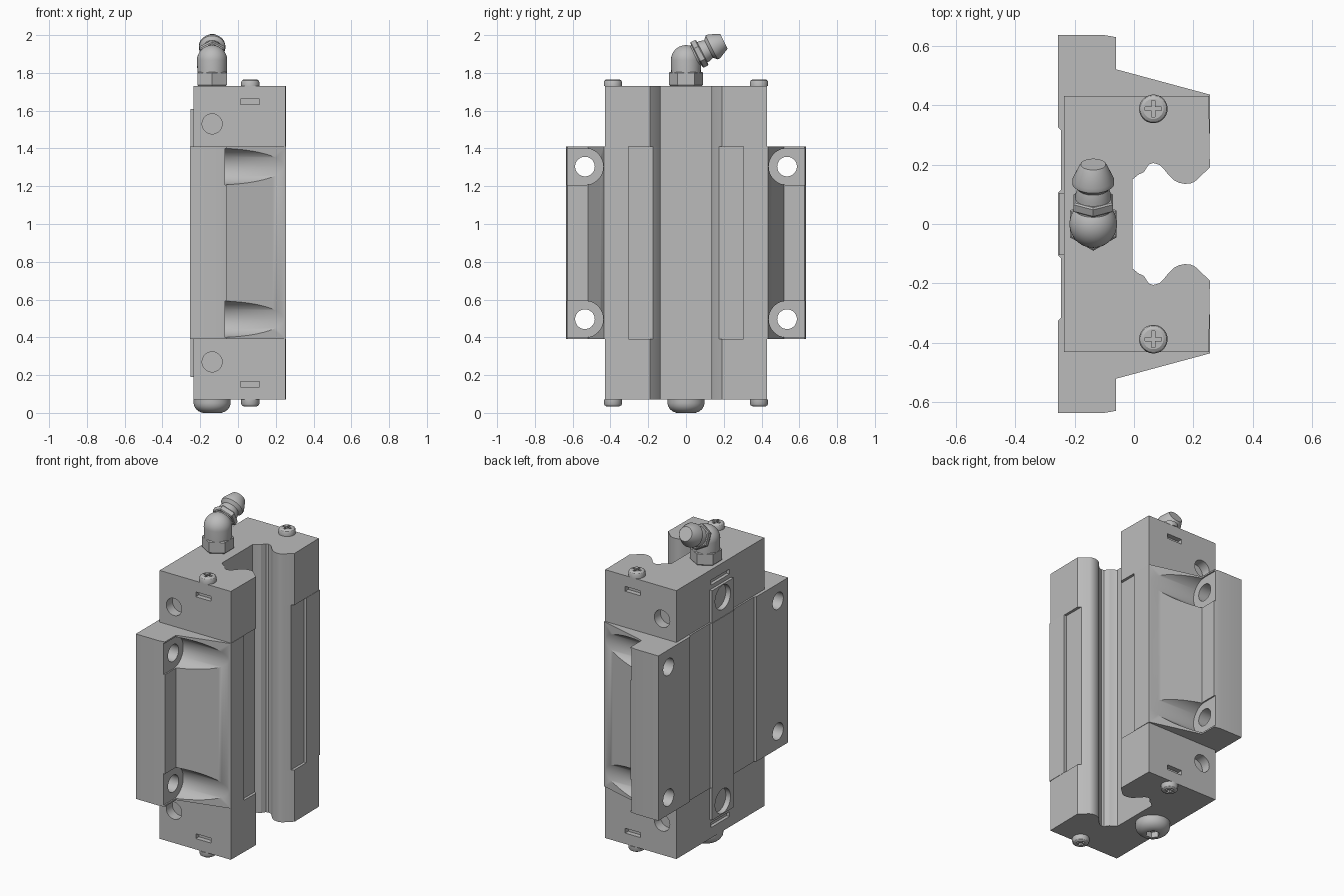
import bpy, bmesh, math
from mathutils import Matrix, Vector

if "Cube" in bpy.data.objects:
    bpy.data.objects.remove(bpy.data.objects["Cube"], do_unlink=True)

STEEL = (0.5, 0.5, 0.5, 1)
mat = bpy.data.materials.new("steel_grey")
mat.use_nodes = True
mat.diffuse_color = STEEL
mat.node_tree.nodes["Principled BSDF"].inputs["Base Color"].default_value = STEEL

MID = 0.9            # height of the symmetry plane between both end caps
PORT_X = -0.137      # centre line of the lubrication ports


def finish(name, bm, matrix=None):
    if matrix:
        bm.transform(matrix)
    bmesh.ops.recalc_face_normals(bm, faces=bm.faces)
    mesh = bpy.data.meshes.new(name)
    bm.to_mesh(mesh)
    bm.free()
    mesh.materials.append(mat)
    ob = bpy.data.objects.new(name, mesh)
    bpy.context.collection.objects.link(ob)
    return ob


def prism(name, half, z0, z1):
    """Extrude a profile, given for +y and mirrored to -y."""
    bm = bmesh.new()
    pts = half + [(x, -y) for x, y in reversed(half)]
    face = bm.faces.new([bm.verts.new((x, y, z0)) for x, y in pts])
    ext = bmesh.ops.extrude_face_region(bm, geom=[face])["geom"]
    verts = [v for v in ext if isinstance(v, bmesh.types.BMVert)]
    bmesh.ops.translate(bm, vec=(0, 0, z1 - z0), verts=verts)
    return finish(name, bm)


def box(name, lo, hi):
    bm = bmesh.new()
    bmesh.ops.create_cube(bm, size=1)
    lo, hi = Vector(lo), Vector(hi)
    size = Vector(abs(c) for c in hi - lo)
    return finish(name, bm, Matrix.Translation((lo + hi) / 2) @ Matrix.Diagonal(size).to_4x4())


def lathe(name, profile, matrix, segments=48):
    """Turn (radius, height) points around the local z axis, closing both ends."""
    bm = bmesh.new()
    rings = []
    for r, z in profile:
        angles = [math.tau * i / segments for i in range(segments)]
        rings.append([bm.verts.new((r * math.cos(a), r * math.sin(a), z)) for a in angles])
    for a, b in zip(rings, rings[1:]):
        for i in range(segments):
            j = (i + 1) % segments
            bm.faces.new((a[i], a[j], b[j], b[i]))
    bm.faces.new(rings[0])
    bm.faces.new(rings[-1])
    return finish(name, bm, matrix)


def rod(name, radius, start, axis, length, segments=48):
    turn = Vector((0, 0, 1)).rotation_difference(Vector(axis)).to_matrix().to_4x4()
    return lathe(name, [(radius, 0), (radius, length)], Matrix.Translation(start) @ turn, segments)


def cut(targets, cutter):
    """Subtract a cutter from the targets and drop it."""
    cutter.hide_render = True
    for ob in targets:
        bpy.context.view_layer.objects.active = ob
        mod = ob.modifiers.new("cut", 'BOOLEAN')
        mod.operation, mod.solver, mod.object = 'DIFFERENCE', 'EXACT', cutter
        bpy.ops.object.modifier_apply(modifier=mod.name)
    bpy.data.objects.remove(cutter, do_unlink=True)


def smooth(*obs):
    bpy.ops.object.select_all(action='DESELECT')
    for ob in obs:
        ob.select_set(True)
        bpy.context.view_layer.objects.active = ob
    bpy.ops.object.shade_smooth_by_angle(angle=math.radians(30))


# Rail channel, shared by the block and the end caps
channel = [(0.255, 0.19), (0.205, 0.143), (0.19, 0.136), (0.17, 0.135), (0.15, 0.139),
           (0.135, 0.147), (0.112, 0.17), (0.1, 0.185), (0.085, 0.199), (0.065, 0.205),
           (0.05, 0.2), (0.04, 0.185), (0.034, 0.175), (0.015, 0.166), (-0.005, 0.15)]

# Carriage block with flanges and sloping flanks
block = prism("carriage_block", [
    (-0.255, 0.105), (-0.245, 0.115), (-0.245, 0.315), (-0.255, 0.325), (-0.255, 0.635),
    (-0.1, 0.635), (-0.06, 0.628), (-0.06, 0.52), (0.255, 0.435)] + channel, 0.39, 1.41)

for side in (-1, 1):
    # Shallow pockets along the channel mouth
    cut([block], box("pocket", (0.238, side * 0.175, 0.35), (0.3, side * 0.305, 1.45)))
    for end in (-1, 1):
        z = MID + end * 0.404
        y = side * 0.535
        # Seats for the mounting bolts, open to the flange edge
        cut([block], rod("seat", 0.097, (-0.068, y, z), (1, 0, 0), 0.4, 64))
        cut([block], box("seat_side", (-0.068, y, z - 0.097), (0.1, side * 0.7, z + 0.097)))
        cut([block], rod("bolt_hole", 0.052, (-0.4, y, z), (1, 0, 0), 0.5))
smooth(block)

# End caps with ports, slots, back pads and screws
for end, label in ((1, "upper"), (-1, "lower")):
    def at(d):
        return MID + end * d

    low, high = sorted((at(0.51), at(0.83)))
    cap = prism(label + "_end_cap", [(-0.235, 0.43), (0.252, 0.43)] + channel, low, high)
    pad = box(label + "_back_pad", (-0.252, -0.105, at(0.51)), (-0.235, 0.105, at(0.71)))
    cut([cap, pad], rod("round_recess", 0.075, (-0.3, 0, at(0.63)), (1, 0, 0), 0.08))
    cut([cap], box("back_slot", (-0.3, -0.09, at(0.735)), (-0.215, 0.09, at(0.765))))
    for side in (-1, 1):
        cut([cap], rod("side_port", 0.053, (PORT_X, side * 0.37, at(0.63)), (0, side, 0), 0.1))
        cut([cap], box("side_slot", (0.012, side * 0.4, at(0.733)), (0.115, side * 0.5, at(0.763))))

        # Cross-head screws
        y = side * 0.387
        place = Matrix.Translation((0.065, y, at(0.83)))
        if end < 0:
            place = place @ Matrix.Rotation(math.pi, 4, 'X')
        screw = lathe(label + ("_left" if side > 0 else "_right") + "_screw",
                      [(0.048, 0), (0.048, 0.022), (0.044, 0.03), (0.034, 0.036)], place)
        for a, b in ((0.028, 0.006), (0.006, 0.028)):
            cut([screw], box("cross", (0.065 - a, y - b, at(0.848)), (0.065 + a, y + b, at(0.9))))
        smooth(screw)
    smooth(cap, pad)

# Domed plug with hexagon socket underneath
plug = lathe("bottom_plug", [(0.05, 0), (0.07, 0.008), (0.085, 0.02), (0.095, 0.036),
                             (0.098, 0.052), (0.098, 0.07)], Matrix.Translation((PORT_X, 0, 0)))
cut([plug], rod("socket", 0.04, (PORT_X, 0, -0.02), (0, 0, 1), 0.055, 6))

# Angled lubrication fitting on top
base = Matrix.Translation((PORT_X, 0, 0))
hex_turn = Matrix.Rotation(math.radians(30), 4, 'Z')
lathe("fitting_hex_base", [(0.084, 1.73), (0.09, 1.736), (0.09, 1.8), (0.084, 1.806)],
      base @ hex_turn, 6)
dome = [(0.08 * math.cos(t), 1.867 + 0.08 * math.sin(t))
        for t in (math.radians(a) for a in range(0, 89, 8))]
elbow = lathe("fitting_elbow", [(0.078, 1.8)] + dome, base)
tilt = Matrix.Translation((PORT_X, 0, 1.865)) @ Matrix.Rotation(math.radians(-63), 4, 'X')
lathe("nipple_hex", [(0.07, 0.062), (0.076, 0.067), (0.076, 0.092), (0.07, 0.097)],
      tilt @ hex_turn, 6)
nipple = lathe("nipple_head", [(0.06, 0.03), (0.06, 0.11), (0.052, 0.135), (0.07, 0.152),
                               (0.07, 0.168), (0.047, 0.218), (0.042, 0.225)], tilt)
smooth(plug, elbow, nipple)
